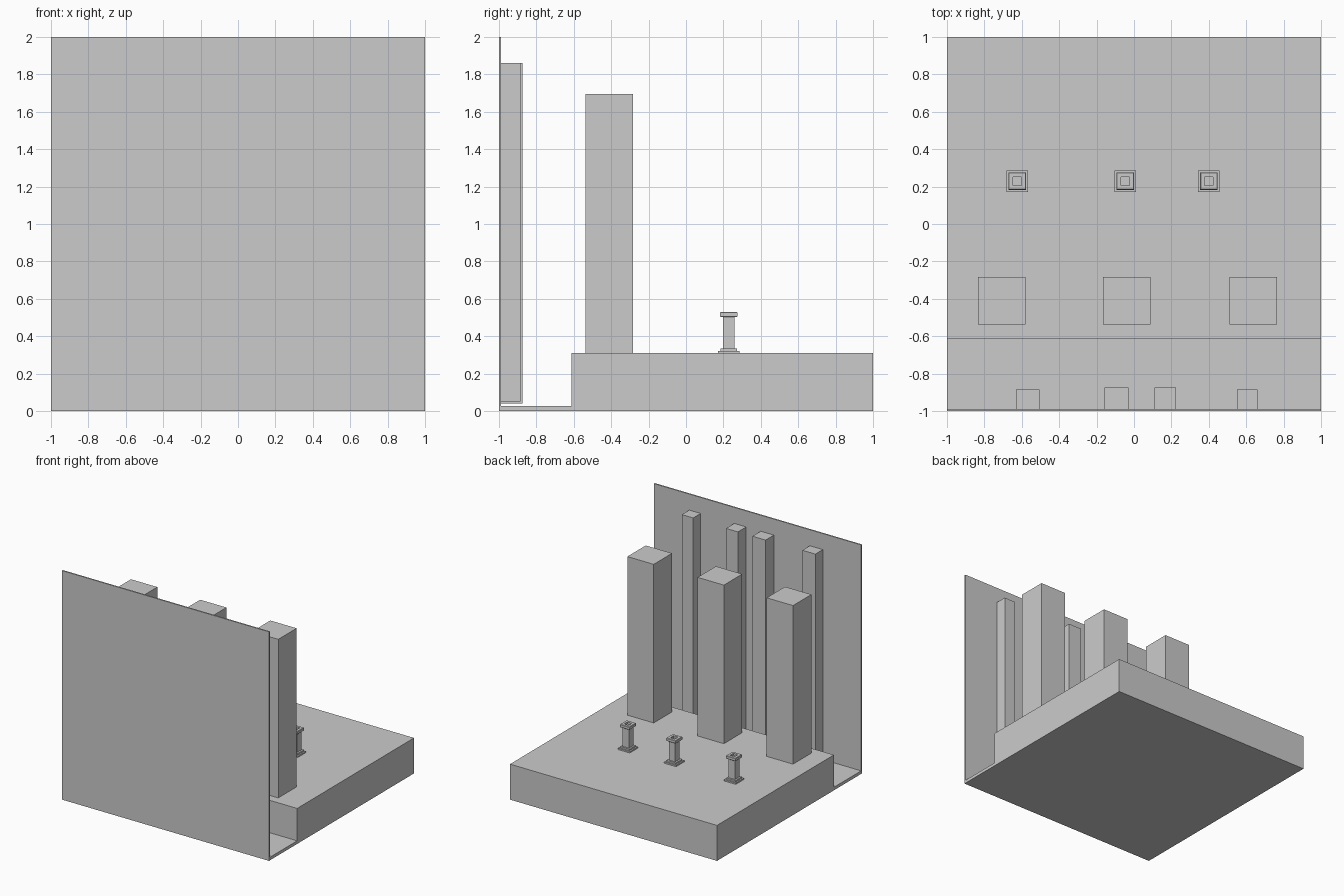
import bpy, bmesh

if "Cube" in bpy.data.objects:
    bpy.data.objects.remove(bpy.data.objects["Cube"])


def finish(name, bm):
    bmesh.ops.recalc_face_normals(bm, faces=bm.faces)
    mesh = bpy.data.meshes.new(name)
    bm.to_mesh(mesh)
    bm.free()
    obj = bpy.data.objects.new(name, mesh)
    bpy.context.collection.objects.link(obj)
    return obj


def box(name, x, y, z):
    bm = bmesh.new()
    bmesh.ops.create_cube(bm, size=1)
    for v in bm.verts:
        for i, (lo, hi) in enumerate((x, y, z)):
            v.co[i] = lo if v.co[i] < 0 else hi
    return finish(name, bm)


def square_stack(name, cx, cy, profile):
    """Loft square rings given as (half width, height), capped at both ends."""
    bm = bmesh.new()
    rings = [[bm.verts.new((cx + sx * h, cy + sy * h, z))
              for sx, sy in ((-1, -1), (1, -1), (1, 1), (-1, 1))]
             for h, z in profile]
    for a, b in zip(rings, rings[1:]):
        for i in range(4):
            j = (i + 1) % 4
            bm.faces.new((a[i], a[j], b[j], b[i]))
    bm.faces.new(rings[0])
    bm.faces.new(rings[-1])
    return finish(name, bm)


# Thin wall, sunken walkway and raised platform as one stepped profile
section = [(-1, 0), (1, 0), (1, 0.31), (-0.612, 0.31),
           (-0.612, 0.027), (-0.988, 0.027), (-0.988, 2), (-1, 2)]
bm = bmesh.new()
face = bm.faces.new([bm.verts.new((-1, y, z)) for y, z in section])
ext = bmesh.ops.extrude_face_region(bm, geom=[face])
bmesh.ops.translate(bm, vec=(2, 0, 0),
                    verts=[v for v in ext["geom"] if isinstance(v, bmesh.types.BMVert)])
finish("wall_and_platform", bm)

# Slim pilasters on the wall: x range, front y, bottom z
for x, y, z in (((-0.63, -0.505), -0.885, 0.05), ((-0.157, -0.03), -0.874, 0.04),
                ((0.11, 0.225), -0.874, 0.04), ((0.55, 0.66), -0.885, 0.05)):
    box("wall_pilaster", x, (-0.99, y), (z, 1.86))

# Large free-standing columns
for cx in (-0.708, -0.04, 0.638):
    box("column", (cx - 0.127, cx + 0.127), (-0.537, -0.284), (0.31, 1.695))

# Small pedestals: stepped base, shaft, cap with a square recess
pedestal = [(0.057, 0.31), (0.057, 0.322), (0.045, 0.322), (0.045, 0.335),
            (0.03, 0.335), (0.03, 0.503), (0.043, 0.503), (0.046, 0.506),
            (0.046, 0.526), (0.043, 0.53), (0.022, 0.53), (0.022, 0.512)]
for cx in (-0.624, -0.047, 0.4):
    square_stack("pedestal", cx, 0.229, pedestal)
